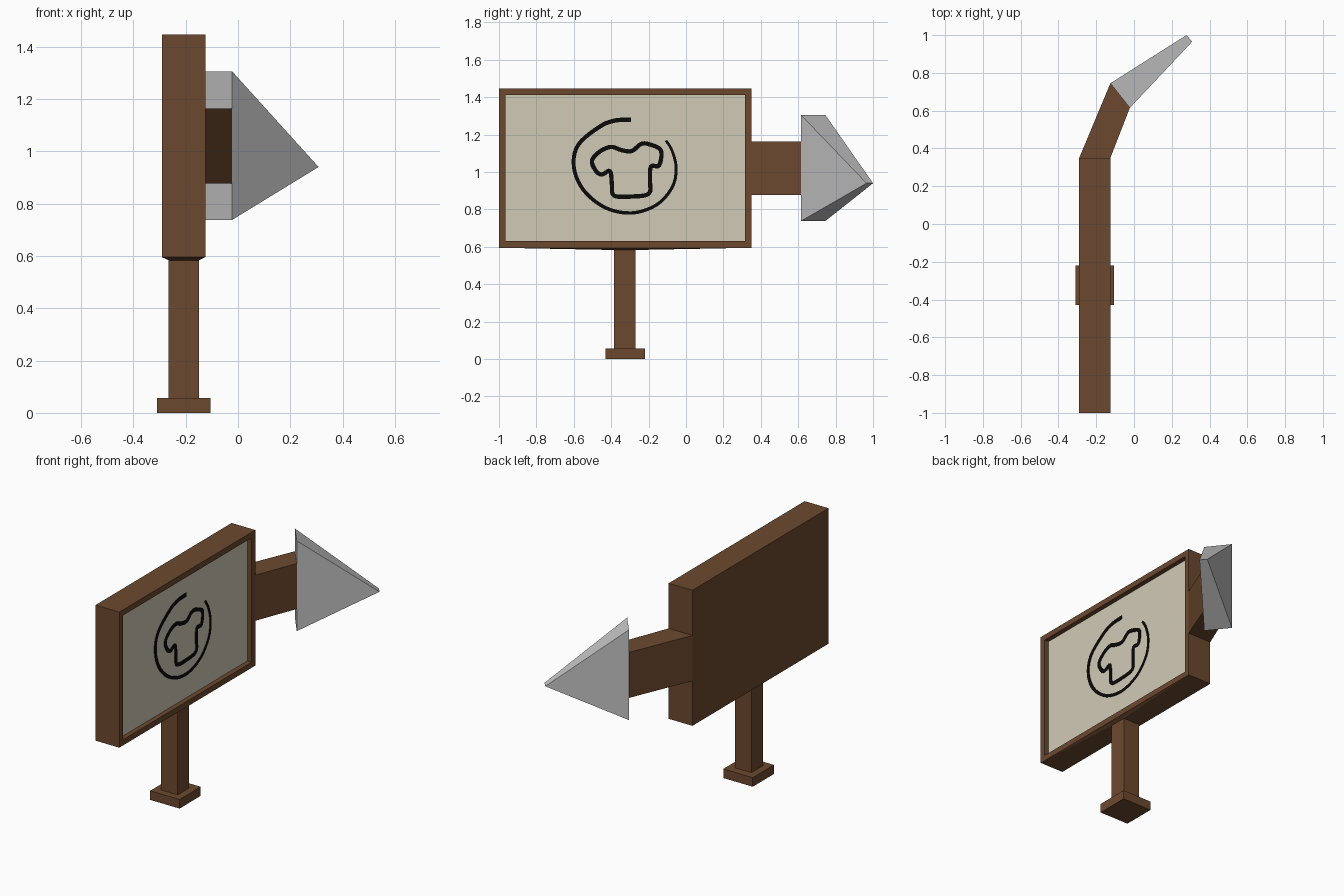
import bpy, bmesh
from mathutils import Vector

if "Cube" in bpy.data.objects:
    bpy.data.objects.remove(bpy.data.objects["Cube"])


def material(name, rgb):
    m = bpy.data.materials.new(name)
    m.diffuse_color = (*rgb, 1)
    m.use_nodes = True
    m.node_tree.nodes["Principled BSDF"].inputs["Base Color"].default_value = m.diffuse_color
    return m


WOOD = material("brown_wood", (0.15, 0.066, 0.028))
PANEL = material("cream_panel", (0.63, 0.59, 0.47))
METAL = material("light_grey", (0.55, 0.55, 0.55))
INK = material("black_paint", (0.003, 0.003, 0.003))


def finish(name, bm, *mats):
    bmesh.ops.recalc_face_normals(bm, faces=bm.faces)
    me = bpy.data.meshes.new(name)
    bm.to_mesh(me)
    bm.free()
    for m in mats:
        me.materials.append(m)
    ob = bpy.data.objects.new(name, me)
    bpy.context.collection.objects.link(ob)
    return ob


def loft(loops, closed=False):
    """Join successive vertex loops with quads; cap the ends unless closed."""
    bm = bmesh.new()
    rings = [[bm.verts.new(p) for p in loop] for loop in loops]
    n = len(rings[0])
    pairs = list(zip(rings, rings[1:])) + ([(rings[-1], rings[0])] if closed else [])
    for a, b in pairs:
        for i in range(n):
            j = (i + 1) % n
            bm.faces.new((a[i], a[j], b[j], b[i]))
    if not closed:
        bm.faces.new(rings[0])
        bm.faces.new(rings[-1])
    bmesh.ops.recalc_face_normals(bm, faces=bm.faces)
    return bm


def rect(x0, x1, y0, y1, z):
    return [(x0, y0, z), (x1, y0, z), (x1, y1, z), (x0, y1, z)]


def upright(a, b, z0, z1):
    """Vertical rectangle standing on the plan line a-b."""
    return [(*a, z0), (*b, z0), (*b, z1), (*a, z1)]


# Base and post
POST = (-0.265, -0.15, -0.385, -0.27)
BASE = (-0.31, -0.105, -0.43, -0.22)
finish("base", loft([rect(*BASE, 0), rect(*BASE, 0.057)]), WOOD)
finish("post", loft([rect(*POST, 0.057), rect(*POST, 0.585)]), WOOD)

# Board: underside tapers slightly to the post, front is framed and recessed
BOARD = (-0.29, -0.125, -1.0, 0.35)
bm = loft([rect(*POST, 0.583), rect(*BOARD, 0.595), rect(*BOARD, 1.447)])
front = max(bm.faces, key=lambda f: f.normal.x)
bmesh.ops.inset_region(bm, faces=[front], thickness=0.05)
bmesh.ops.inset_individual(bm, faces=[front], thickness=0, depth=-0.03)
front.material_index = 1
finish("sign_board", bm, WOOD, PANEL)

# Bent arm and wedge-shaped arrow head
END_A, END_B = (-0.125, 0.745), (-0.022, 0.615)
finish("arrow_arm", loft([upright((-0.29, 0.35), (-0.125, 0.35), 0.877, 1.163),
                          upright(END_A, END_B, 0.877, 1.163)]), WOOD)
bm = bmesh.new()
b = [bm.verts.new(p) for p in upright(END_A, END_B, 0.738, 1.305)]
t0, t1 = bm.verts.new((0.278, 1.0, 0.94)), bm.verts.new((0.308, 0.965, 0.94))
for f in (b, (b[0], b[1], t1, t0), (b[2], b[3], t0, t1), (b[0], t0, b[3]), (b[1], b[2], t1)):
    bm.faces.new(f)
finish("arrow_head", bm, METAL)


# Painted strokes: thin smoothed ribbons on the panel
def stroke(name, pts, w0, w1, closed=False, steps=5):
    p = [Vector(q) for q in pts]
    n = len(p)
    at = lambda i: p[i % n] if closed else p[max(0, min(n - 1, i))]
    path = []
    for i in range(n if closed else n - 1):
        a, b, c, d = (at(i + k) for k in (-1, 0, 1, 2))
        for s in range(steps):
            t = s / steps
            path.append(0.5 * (2 * b + (c - a) * t + (2 * a - 5 * b + 4 * c - d) * t * t
                               + (3 * b - a - 3 * c + d) * t ** 3))
    if not closed:
        path.append(p[-1])
    m = len(path)
    loops = []
    for i, q in enumerate(path):
        nxt = path[(i + 1) % m] if closed else path[min(i + 1, m - 1)]
        prv = path[i - 1] if closed else path[max(i - 1, 0)]
        d = (nxt - prv).normalized()
        side = Vector((-d.y, d.x)) * (w0 + (w1 - w0) * i / m)
        l, r = q + side, q - side
        loops.append([(-0.156, *l), (-0.151, *l), (-0.151, *r), (-0.156, *r)])
    finish(name, loft(loops, closed), INK)


stroke("painted_ring", [(-.294, 1.28), (-.38, 1.275), (-.46, 1.243), (-.575, 1.147), (-.60, 1.03),
                        (-.55, .906), (-.433, .81), (-.289, .781), (-.155, .826), (-.072, .922),
                        (-.053, 1.024), (-.075, 1.115), (-.107, 1.168)], 0.012, 0.007)
stroke("painted_shirt", [(-.401, 1.134), (-.46, 1.11), (-.503, 1.06), (-.481, 1.005), (-.449, .987),
                         (-.406, 1.005), (-.396, .933), (-.385, .874), (-.289, .869), (-.198, .885),
                         (-.193, .96), (-.187, 1.03), (-.144, 1.035), (-.134, 1.115), (-.193, 1.147),
                         (-.24, 1.15), (-.29, 1.112), (-.345, 1.117)], 0.0115, 0.0115, True)
